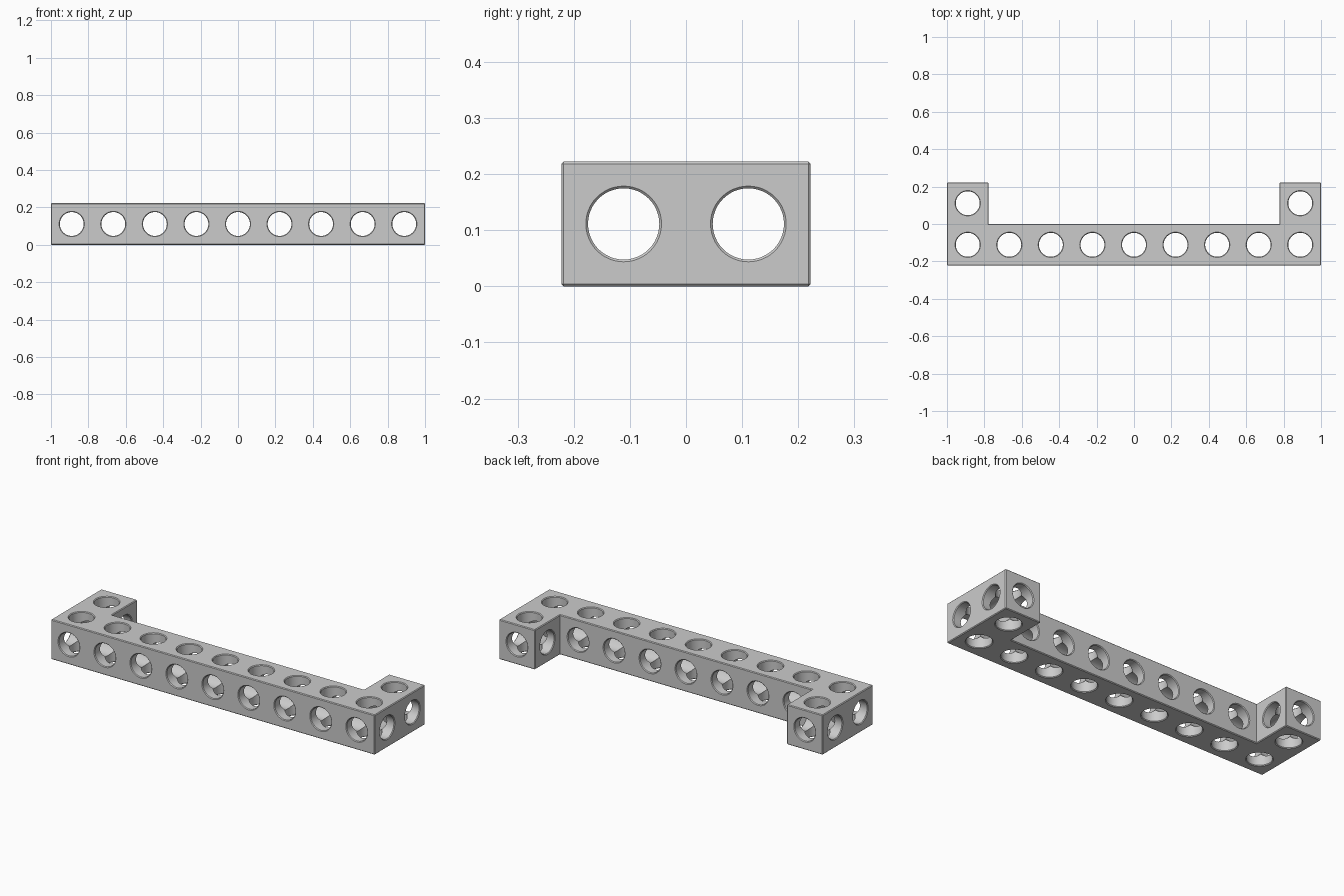
import bpy, bmesh, math
from mathutils import Vector

cube = bpy.data.objects.get("Cube")
if cube:
    bpy.data.objects.remove(cube, do_unlink=True)

P = 2 / 9           # hole pitch, equal to the beam thickness
C = 0.004           # chamfer width
R = 0.0635          # bore radius
SEGMENTS = 48

grey = bpy.data.materials.new("light grey")
grey.use_nodes = True
colour = (0.6, 0.6, 0.6, 1)
grey.diffuse_color = colour
grey.node_tree.nodes["Principled BSDF"].inputs["Base Color"].default_value = colour


def make_object(name, bm):
    bmesh.ops.recalc_face_normals(bm, faces=bm.faces[:])
    mesh = bpy.data.meshes.new(name)
    bm.to_mesh(mesh)
    bm.free()
    mesh.materials.append(grey)
    obj = bpy.data.objects.new(name, mesh)
    bpy.context.collection.objects.link(obj)
    return obj


def add_bore(bm, start, end, radius):
    """Add a closed round cutter that flares at both ends to chamfer the rims."""
    start, end = Vector(start), Vector(end)
    axis = (end - start).normalized()
    turn = axis.to_track_quat('Z', 'Y')
    length = (end - start).length
    flare = 2 * C
    profile = [(-C, radius + flare), (C, radius),
               (length - C, radius), (length + C, radius + flare)]
    rings = []
    for h, r in profile:
        ring = []
        for i in range(SEGMENTS):
            a = math.tau * i / SEGMENTS
            ring.append(bm.verts.new(
                start + turn @ Vector((r * math.cos(a), r * math.sin(a), h))))
        rings.append(ring)
    for low, high in zip(rings, rings[1:]):
        for i in range(SEGMENTS):
            j = (i + 1) % SEGMENTS
            bm.faces.new((low[i], low[j], high[j], high[i]))
    bm.faces.new(rings[0][::-1])
    bm.faces.new(rings[-1])


# U-shaped beam: outline extruded upwards, outer edges chamfered
inner = 1 - P
outline = [(-1, -P), (1, -P), (1, P), (inner, P),
           (inner, 0), (-inner, 0), (-inner, P), (-1, P)]
bm = bmesh.new()
base = bm.faces.new([bm.verts.new((x, y, 0)) for x, y in outline])
top = bmesh.ops.extrude_face_region(bm, geom=[base])
bmesh.ops.translate(bm, vec=(0, 0, P),
                    verts=[v for v in top["geom"] if isinstance(v, bmesh.types.BMVert)])
bmesh.ops.recalc_face_normals(bm, faces=bm.faces[:])
bmesh.ops.bevel(bm, geom=[e for e in bm.edges if e.is_convex],
                offset=C, segments=1, affect='EDGES')
beam = make_object("u_beam", bm)

mid = P / 2
columns = [(i - 4) * P for i in range(9)]

# Lengthwise bores: one through the whole beam, one through each arm
along = bmesh.new()
add_bore(along, (-1, -mid, mid), (1, -mid, mid), R)
for side in (-1, 1):
    add_bore(along, (side * inner, mid, mid), (side, mid, mid), R)

# Front-to-back bores, longer at the arms
across = bmesh.new()
for x in columns:
    back = P if abs(x) > inner else 0
    add_bore(across, (x, -P, mid), (x, back, mid), R + 0.0002)

# Vertical bores
upright = bmesh.new()
spots = [(x, -mid) for x in columns] + [(columns[0], mid), (columns[-1], mid)]
for x, y in spots:
    add_bore(upright, (x, y, 0), (x, y, P), R + 0.0004)

# Cut the three sets of bores
bpy.ops.object.select_all(action='DESELECT')
bpy.context.view_layer.objects.active = beam
beam.select_set(True)
for name, bores in (("lengthwise", along), ("crosswise", across), ("vertical", upright)):
    cutter = make_object(name + "_bore_cutter", bores)
    cutter.hide_render = True
    mod = beam.modifiers.new(name + " bores", 'BOOLEAN')
    mod.operation = 'DIFFERENCE'
    mod.solver = 'EXACT'
    mod.object = cutter
    bpy.ops.object.modifier_apply(modifier=mod.name)
    bpy.data.objects.remove(cutter, do_unlink=True)

bpy.ops.object.shade_smooth_by_angle(angle=math.radians(30))
